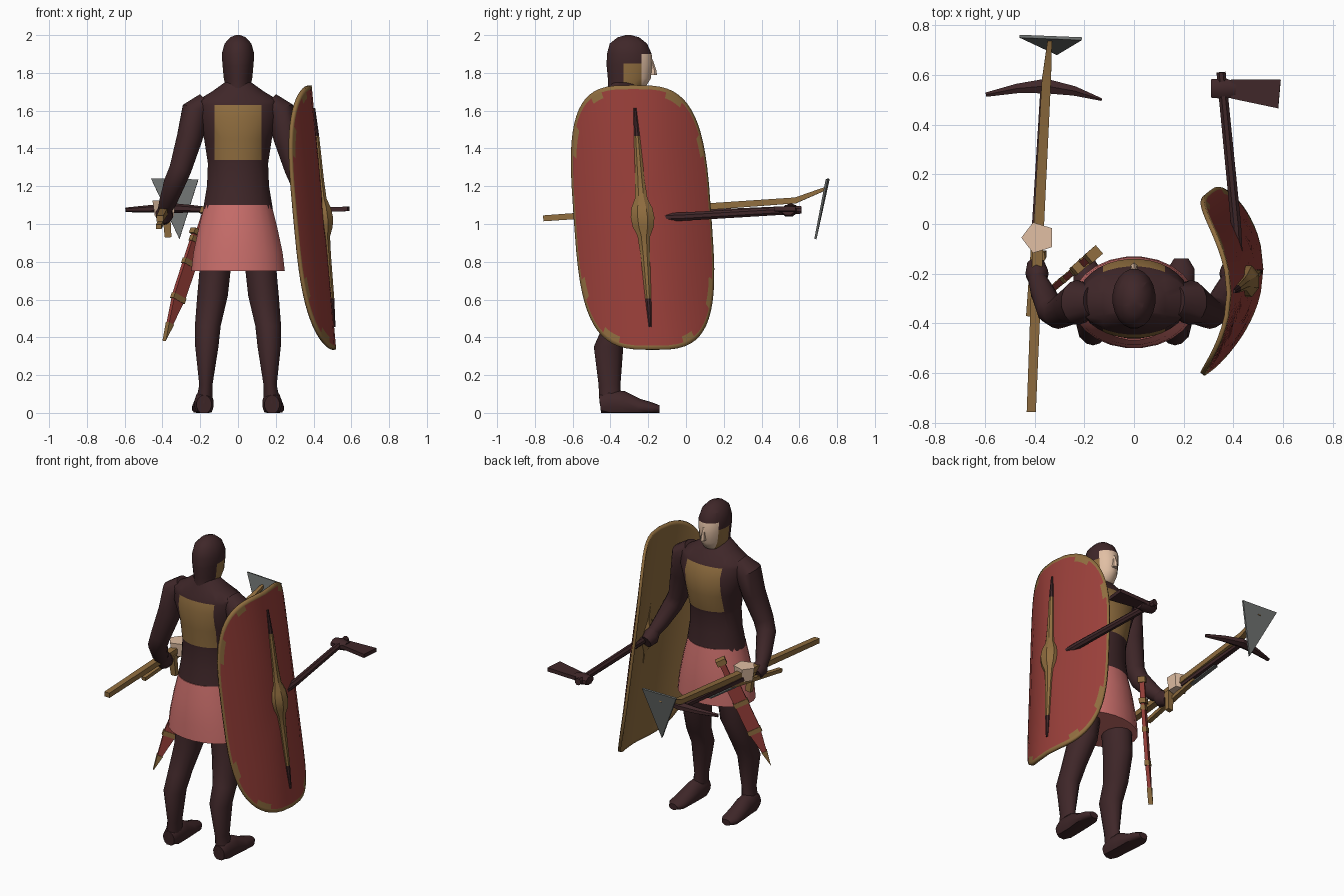
import bpy, bmesh, math
from mathutils import Vector as V

cube = bpy.data.objects.get("Cube")
if cube:
    bpy.data.objects.remove(cube)


def material(name, rgb):
    m = bpy.data.materials.new(name)
    m.use_nodes = True
    m.diffuse_color = (*rgb, 1)
    m.node_tree.nodes["Principled BSDF"].inputs["Base Color"].default_value = (*rgb, 1)
    return m


DARK = material("dark brown", (0.05, 0.02, 0.022))
GOLD = material("bronze", (0.28, 0.155, 0.05))
RED = material("red paint", (0.32, 0.05, 0.042))
PINK = material("pink cloth", (0.6, 0.16, 0.15))
SKIN = material("skin", (0.75, 0.52, 0.37))
GREY = material("grey steel", (0.15, 0.16, 0.155))


def finish(name, bm, mats, angle=40, rule=None, recalc=True):
    if recalc:
        bmesh.ops.recalc_face_normals(bm, faces=bm.faces[:])
    if rule:
        for f in bm.faces:
            f.material_index = rule(f.calc_center_median())
    me = bpy.data.meshes.new(name)
    bm.to_mesh(me)
    bm.free()
    for m in mats:
        me.materials.append(m)
    me.shade_smooth()
    me.set_sharp_from_angle(angle=math.radians(angle))
    ob = bpy.data.objects.new(name, me)
    bpy.context.scene.collection.objects.link(ob)
    return ob


def loft(name, mats, rings, n=16, flat=False, cuts=(), rule=None, floor=False, angle=40):
    """Skin elliptical rings of (centre, width radius, depth radius)."""
    bm = bmesh.new()
    pts = [V(r[0]) for r in rings]
    steep = abs((pts[-1] - pts[0]).normalized().z) > 0.7
    loops = []
    for i, (c, ra, rb) in enumerate(rings):
        t = (pts[min(i + 1, len(pts) - 1)] - pts[max(i - 1, 0)]).normalized()
        if flat:
            t = V((0, 0, 1))
        u = (V((0, 1, 0)).cross(t) if steep else t.cross(V((0, 0, 1)))).normalized()
        v = t.cross(u)
        loop = []
        for k in range(n):
            a = 2 * math.pi * (k + 0.5) / n
            p = pts[i] + u * ra * math.cos(a) + v * rb * math.sin(a)
            if floor:
                p.z = max(p.z, 0)
            loop.append(bm.verts.new(p))
        loops.append(loop)
    for a, b in zip(loops, loops[1:]):
        for k in range(n):
            bm.faces.new((a[k], a[(k + 1) % n], b[(k + 1) % n], b[k]))
    bm.faces.new(loops[0])
    bm.faces.new(loops[-1])
    for axis, d in cuts:
        no = V([float(axis == j) for j in range(3)])
        bmesh.ops.bisect_plane(bm, geom=bm.verts[:] + bm.edges[:] + bm.faces[:],
                               plane_co=no * d, plane_no=no)
    return finish(name, bm, mats, angle, rule)


def plate(name, mat, points, thick):
    bm = bmesh.new()
    face = bm.faces.new([bm.verts.new(p) for p in points])
    face.normal_update()
    shift = face.normal * thick
    bmesh.ops.translate(bm, verts=bm.verts[:], vec=-shift / 2)
    top = bmesh.ops.extrude_face_region(bm, geom=[face])["geom"]
    bmesh.ops.translate(bm, verts=[g for g in top if isinstance(g, bmesh.types.BMVert)], vec=shift)
    return finish(name, bm, [mat], 20)


# Torso with bronze breast and back panels
def level(rows):
    return [((x, y, z), a, b) for z, x, y, a, b in rows]


loft("torso", [DARK, GOLD], level([
    (1.08, 0, -.315, .185, .15), (1.2, 0, -.31, .165, .135), (1.32, 0, -.305, .16, .135),
    (1.45, 0, -.295, .18, .155), (1.57, 0, -.3, .225, .16), (1.65, 0, -.31, .225, .13),
    (1.7, 0, -.32, .14, .1), (1.75, 0, -.33, .07, .07)]), n=32, flat=True,
    cuts=[(0, -.125), (0, .125), (2, 1.34), (2, 1.63)],
    rule=lambda c: int(abs(c.x) < .125 and 1.34 < c.z < 1.63))

# Head: hair cap, bare face and cheek guards
def head_rule(c):
    if c.y > -.235 and 1.7 < c.z < 1.9:
        return 1
    return 2 if c.y > -.33 and 1.72 < c.z < 1.85 else 0


loft("head", [DARK, SKIN, GOLD], level([
    (1.69, 0, -.345, .065, .07), (1.72, 0, -.315, .066, .098), (1.77, 0, -.3, .076, .115),
    (1.84, 0, -.3, .083, .122), (1.9, 0, -.3, .087, .12), (1.955, 0, -.305, .072, .1),
    (1.988, 0, -.305, .042, .058), (2, 0, -.305, .012, .015)]), n=20, flat=True,
    cuts=[(1, -.235), (1, -.33), (2, 1.85)], rule=head_rule)
loft("nose", [SKIN], level([(1.79, 0, -.18, .017, .026), (1.81, 0, -.178, .014, .022),
                            (1.87, 0, -.186, .007, .01)]), n=6, flat=True)

# Kilt
loft("skirt", [PINK], level([(.75, 0, -.315, .25, .185), (.85, 0, -.315, .238, .182),
                             (.98, 0, -.315, .21, .172), (1.1, 0, -.315, .18, .152)]), n=24, flat=True)

# Limbs on both sides
for side, s in (("right", -1), ("left", 1)):
    loft(side + "_leg", [DARK], level([
        (.82, s * .115, -.3, .085, .1), (.62, s * .135, -.31, .083, .095), (.46, s * .16, -.36, .07, .08),
        (.35, s * .165, -.41, .063, .078), (.15, s * .17, -.405, .036, .058),
        (.05, s * .18, -.4, .045, .058)]), n=14, flat=True)
    loft(side + "_foot", [DARK], [
        ((s * .18, -.455, .045), .04, .05), ((s * .18, -.41, .05), .052, .075),
        ((s * .182, -.33, .045), .052, .07), ((s * .187, -.25, .03), .056, .045),
        ((s * .19, -.18, .022), .055, .033), ((s * .19, -.14, .02), .03, .02)], n=14, floor=True)
    loft(side + "_arm", [DARK], [
        ((s * .17, -.31, 1.65), .05, .06), ((s * .225, -.315, 1.6), .075, .09),
        ((s * .255, -.33, 1.46), .07, .075), ((s * .305, -.36, 1.29), .06, .062),
        ((s * .335, -.345, 1.22), .058, .058), ((s * .37, -.27, 1.12), .047, .05),
        ((s * .39, -.22, 1.07), .036, .04)], n=14)
    loft(side + "_hand", [DARK], [
        ((s * .385, -.245, 1.085), .03, .035), ((s * .39, -.2, 1.05), .048, .055),
        ((s * .395, -.155, 1.03), .035, .04)], n=10)


# Curved tall shield
def on_shield(y, z, out=0):
    return V((.455 - .093 * z - 1.12 * y * y + out, -.23 - .07 * z + y, 1.035 + z))


bm = bmesh.new()
SEG = 64
scales = [.2, .45, .7, .925, .97, 1]
centre = bm.verts.new(on_shield(0, 0))
loops = []
for sc in scales:
    loop = []
    for k in range(SEG):
        a = 2 * math.pi * k / SEG
        y, z = (h * sc * math.copysign(abs(q) ** (2 / 3.4), q)
                for h, q in ((.365, math.cos(a)), (.7, math.sin(a))))
        loop.append(bm.verts.new(on_shield(y, z)))
    loops.append(loop)
for k in range(SEG):
    j = (k + 1) % SEG
    bm.faces.new((centre, loops[0][k], loops[0][j]))
    for i in range(len(scales) - 1):
        f = bm.faces.new((loops[i][k], loops[i + 1][k], loops[i + 1][j], loops[i][j]))
        # Bronze edging, widened in patches at the corners
        corner = k % 16 in (3, 4, 10, 11, 12)
        f.material_index = int(i == 4 or (i == 3 and corner))
shield = finish("shield", bm, [RED, GOLD], 40, recalc=False)
mod = shield.modifiers.new("thickness", "SOLIDIFY")
mod.thickness = .018
mod.offset = -1
mod.material_offset = 1
mod.material_offset_rim = 1

# Spindle rib and boss
half = [(.58, .008, .008), (.43, .017, .016), (.2, .027, .02), (.1, .036, .025), (.05, .06, .045)]
ribs = half + [(0, .068, .052)] + [(-z, a, b) for z, a, b in reversed(half)]
loft("shield_rib", [GOLD, DARK], [(on_shield(0, z), b, a) for z, a, b in ribs], n=8, flat=True,
     rule=lambda c: int(abs(c.z - 1.035) > .44), angle=25)

# Axe in the left hand
loft("axe_handle", [DARK], [((.425, -.25, 1.03), .02, .022), ((.41, 0, 1.04), .022, .024),
                            ((.35, .61, 1.075), .02, .022)], n=8)
loft("axe_socket", [DARK], [((.31, .545, 1.07), .04, .026), ((.36, .545, 1.07), .045, .034),
                            ((.41, .54, 1.07), .034, .025)], n=8)
plate("axe_blade", DARK, [(.39, .505, 1.075), (.58, .465, 1.08), (.59, .58, 1.08), (.39, .58, 1.075)], .024)

# Crossbow in the right hand
loft("crossbow_stock", [GOLD], [((-.413, -.755, 1.03), .026, .022), ((-.385, -.05, 1.08), .03, .026),
                                ((-.352, .58, 1.125), .026, .022), ((-.338, .745, 1.19), .012, .012)],
     n=4, angle=20)
loft("crossbow_rail", [DARK], [((-.395, -.1, 1.055), .03, .018), ((-.362, .55, 1.085), .02, .014)],
     n=4, angle=20)
loft("crossbow_lever", [GOLD], [((-.42, -.37, .985), .02, .016), ((-.385, .1, 1.05), .022, .018)],
     n=4, angle=20)
loft("crossbow_grip", [GOLD], [((-.37, -.12, .93), .025, .02), ((-.38, -.13, 1.06), .03, .025)],
     n=4, angle=20)
loft("crossbow_limbs", [DARK], [((-.595, .52, 1.075), .01, .012), ((-.47, .545, 1.08), .022, .02),
                                ((-.355, .555, 1.085), .034, .026), ((-.24, .535, 1.08), .022, .02),
                                ((-.13, .5, 1.075), .006, .012)], n=6, angle=20)
loft("pale_grip", [SKIN], level([(1.04, -.385, -.055, .055, .055), (1.125, -.385, -.055, .068, .065)]),
     n=5, flat=True, angle=20)
plate("grey_runner", GREY, [(-.405, .06, 1.035), (-.38, .06, 1.035), (-.365, .3, 1.05), (-.39, .3, 1.05)], .009)
plate("triangular_blade", GREY, [(-.46, .755, 1.24), (-.21, .745, 1.235), (-.31, .685, .92)], .012)

# Sheathed short sword at the right hip
top, tip = V((-.16, -.12, 1.08)), V((-.388, -.31, .39))
axis = (tip - top).normalized()
across = V((.65, -.75, 0)).cross(axis).normalized()


def sword_part(name, mat, outline, thick):
    """Mirror an outline of (distance along, half width) about the sword axis."""
    full = outline + [(d, -w) for d, w in reversed(outline) if w]
    plate(name, mat, [top + axis * d + across * w for d, w in full], thick)


sword_part("sword_pommel", GOLD, [(0, .03), (.035, .03)], .045)
sword_part("sword_handle", RED, [(.03, .017), (.14, .017)], .03)
sword_part("sword_guard", GOLD, [(.13, .055), (.16, .055)], .04)
sword_part("scabbard", RED, [(.15, .043), (.5, .04), (.755, 0)], .022)
for i, (d, w) in enumerate([(.17, .046), (.3, .046), (.5, .043)]):
    sword_part(f"scabbard_band_{i + 1}", GOLD, [(d, w), (d + .03, w)], .028)
sword_part("scabbard_tip", GOLD, [(.66, .018), (.76, 0)], .028)
